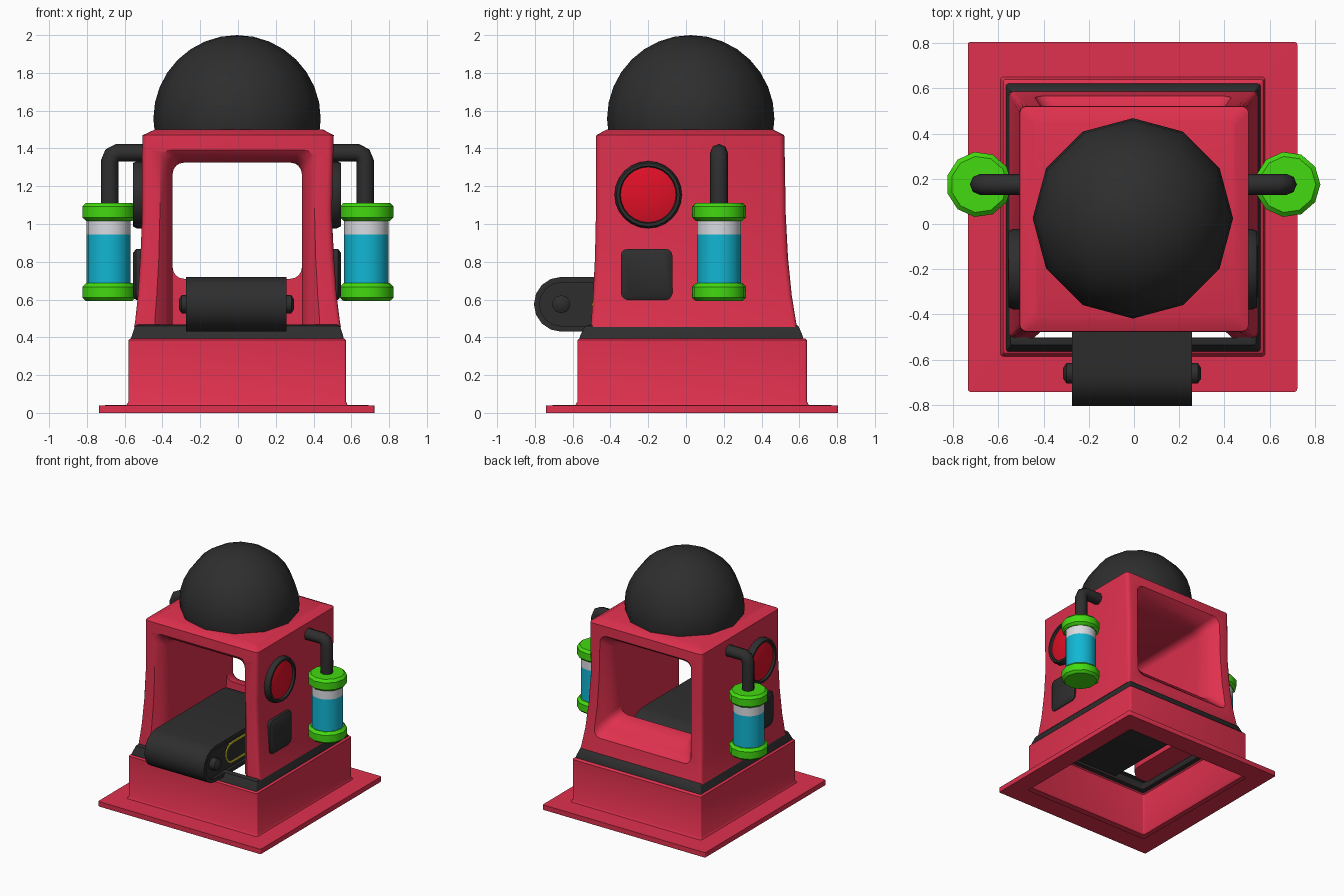
import bpy, bmesh, math
from mathutils import Matrix, Vector

if "Cube" in bpy.data.objects:
    bpy.data.objects.remove(bpy.data.objects["Cube"])


def material(name, r, g, b):
    m = bpy.data.materials.new(name)
    m.diffuse_color = (r, g, b, 1)
    m.use_nodes = True
    m.node_tree.nodes["Principled BSDF"].inputs["Base Color"].default_value = m.diffuse_color
    return m


RED = material("crimson", 0.74, 0.03, 0.075)
DARK = material("charcoal", 0.027, 0.027, 0.027)
GREEN = material("lime green", 0.055, 0.70, 0.005)
CYAN = material("cyan liquid", 0.006, 0.47, 0.66)
WHITE = material("pale glass", 0.70, 0.72, 0.75)
LENS = material("bright red", 0.75, 0.005, 0.02)
YELLOW = material("yellow", 0.80, 0.70, 0.02)


def finish(name, bm, mats, angle=40):
    bmesh.ops.recalc_face_normals(bm, faces=bm.faces)
    me = bpy.data.meshes.new(name)
    bm.to_mesh(me)
    bm.free()
    ob = bpy.data.objects.new(name, me)
    bpy.context.collection.objects.link(ob)
    for m in mats:
        me.materials.append(m)
    smooth(ob, angle)
    return ob


def smooth(ob, angle):
    bpy.ops.object.select_all(action='DESELECT')
    ob.select_set(True)
    bpy.context.view_layer.objects.active = ob
    bpy.ops.object.shade_smooth_by_angle(angle=math.radians(angle))


def rounded(u0, u1, v0, v1, r, seg=3):
    """2D rounded rectangle."""
    pts = []
    for i, (u, v) in enumerate([(u1 - r, v1 - r), (u0 + r, v1 - r), (u0 + r, v0 + r), (u1 - r, v0 + r)]):
        for k in range(seg + 1):
            a = math.pi / 2 * (i + k / seg)
            pts.append((u + r * math.cos(a), v + r * math.sin(a)))
    return pts


def loft(name, rings, mats, caps=True, angle=40):
    bm = bmesh.new()
    loops = [[bm.verts.new(p) for p in ring] for ring in rings]
    n = len(loops[0])
    for a, b in zip(loops, loops[1:]):
        for i in range(n):
            bm.faces.new((a[i], a[(i + 1) % n], b[(i + 1) % n], b[i]))
    if caps:
        bm.faces.new(loops[0])
        bm.faces.new(loops[-1])
    return finish(name, bm, mats, angle)


def level(x0, x1, y0, y1, z, r=0.012, seg=3):
    return [(u, v, z) for u, v in rounded(x0, x1, y0, y1, r, seg)]


def lathe(name, profile, n, mat, matrix, caps=True):
    rings = [[matrix @ Vector((r * math.cos(2 * math.pi * i / n), r * math.sin(2 * math.pi * i / n), h))
              for i in range(n)] for r, h in profile]
    return loft(name, rings, [mat], caps)


# Flared base skirt, open underneath
loft("base_skirt", [
    level(-0.58, 0.572, -0.575, 0.64, 0.0),
    level(-0.735, 0.722, -0.742, 0.805, 0.0),
    level(-0.735, 0.722, -0.742, 0.805, 0.04),
    level(-0.59, 0.58, -0.585, 0.65, 0.042),
    level(-0.58, 0.572, -0.575, 0.64, 0.06),
    level(-0.58, 0.572, -0.575, 0.64, 0.385),
    level(-0.57, 0.562, -0.565, 0.63, 0.395),
    level(-0.53, 0.525, -0.53, 0.59, 0.395)], [RED], caps=False)

# Dark band between base and body
loft("base_band", [
    level(-0.53, 0.525, -0.53, 0.59, 0.39),
    level(-0.568, 0.56, -0.565, 0.622, 0.39),
    level(-0.562, 0.556, -0.56, 0.617, 0.41),
    level(-0.545, 0.54, -0.535, 0.595, 0.46),
    level(-0.53, 0.525, -0.505, 0.58, 0.468),
    level(-0.45, 0.44, -0.502, 0.45, 0.462)], [DARK], caps=False)

# Tapered body block
body = loft("body", [
    level(-0.55, 0.545, -0.502, 0.588, 0.455, 0.02),
    level(-0.545, 0.54, -0.502, 0.583, 0.48, 0.02),
    level(-0.53, 0.522, -0.492, 0.56, 0.62, 0.025),
    level(-0.517, 0.508, -0.482, 0.54, 0.82, 0.03),
    level(-0.507, 0.497, -0.477, 0.528, 1.05, 0.03),
    level(-0.507, 0.505, -0.477, 0.522, 1.40, 0.03),
    level(-0.505, 0.507, -0.475, 0.52, 1.47, 0.03),
    level(-0.44, 0.45, -0.42, 0.46, 1.50, 0.03)], [RED])

# Tunnel through the body, flared at both mouths: (y, half width, bottom, top)
sections = [(-0.64, 0.45, 0.30, 1.43), (-0.50, 0.435, 0.30, 1.415), (-0.45, 0.38, 0.30, 1.365),
            (-0.40, 0.35, 0.30, 1.335), (-0.34, 0.342, 0.30, 1.325), (0.34, 0.342, 0.30, 1.325),
            (0.345, 0.342, 0.71, 1.325), (0.40, 0.345, 0.705, 1.33), (0.46, 0.365, 0.68, 1.35),
            (0.51, 0.40, 0.635, 1.385), (0.56, 0.435, 0.58, 1.42), (0.68, 0.45, 0.56, 1.44)]
cutter = loft("tunnel_cutter", [[(u - 0.004, y, v) for u, v in rounded(-w, w, b, t, 0.06, 4)]
                                for y, w, b, t in sections], [RED])
cut = body.modifiers.new("tunnel", 'BOOLEAN')
cut.object = cutter
cut.operation = 'DIFFERENCE'
cut.solver = 'EXACT'
bpy.context.view_layer.objects.active = body
bpy.ops.object.modifier_apply(modifier=cut.name)
bpy.data.objects.remove(cutter)
smooth(body, 40)

# Faceted dome on the roof
bm = bmesh.new()
bmesh.ops.create_uvsphere(bm, u_segments=12, v_segments=16, radius=0.443,
                          matrix=Matrix.Translation((-0.005, 0.025, 1.557)))
bmesh.ops.bisect_plane(bm, geom=bm.verts[:] + bm.edges[:] + bm.faces[:], plane_co=(0, 0, 1.46),
                       plane_no=(0, 0, 1), clear_inner=True)
finish("dome", bm, [DARK])


# Conveyor: belt loop profile extruded across x
def stadium(x, y0, y1, r, z=0.575, n=8):
    pts = []
    for cy, start in ((y1 - r, -90), (y0 + r, 90)):
        for k in range(n + 1):
            a = math.radians(start + 180 * k / n)
            pts.append((x, cy + r * math.cos(a), z + r * math.sin(a)))
    return pts


Y0, Y1 = -0.805, 0.335
loft("conveyor", [stadium(-0.25, Y0 + .03, Y1 - .03, 0.115), stadium(-0.275, Y0 + .03, Y1 - .03, 0.115),
                  stadium(-0.275, Y0, Y1, 0.145), stadium(0.257, Y0, Y1, 0.145),
                  stadium(0.257, Y0 + .03, Y1 - .03, 0.115), stadium(0.235, Y0 + .03, Y1 - .03, 0.115)],
     [DARK], angle=30)
for tag, x, d in (("left", -0.25, -0.008), ("right", 0.235, 0.008)):
    # thin yellow outline on the conveyor side
    loft("conveyor_trim_" + tag, [stadium(x, -0.5, 0.22, 0.085), stadium(x + d, -0.5, 0.22, 0.085),
                                  stadium(x + d, -0.485, 0.205, 0.07), stadium(x, -0.485, 0.205, 0.07)],
         [YELLOW], caps=False)
lathe("conveyor_axle", [(0.025, -0.305), (0.048, -0.29), (0.048, 0.29), (0.025, 0.305)], 10, DARK,
      Matrix.Translation((-0.008, -0.66, 0.575)) @ Matrix.Rotation(math.pi / 2, 4, 'Y'))

# Side fittings, repeated left and right
for tag, s in (("left", -1), ("right", 1)):
    # round lamp with dark rim
    side = Matrix.Translation((-0.006 + s * 0.49, -0.2, 1.155)) @ Matrix.Rotation(s * math.pi / 2, 4, 'Y')
    lathe("lamp_rim_" + tag, [(0.178, 0), (0.178, 0.04), (0.168, 0.06), (0.152, 0.06), (0.146, 0.04)],
          24, DARK, side, caps=False)
    lathe("lamp_lens_" + tag, [(0.15, 0.03), (0.148, 0.042), (0.10, 0.055), (0.04, 0.061)], 24, LENS, side)

    # rounded square panel
    rings = []
    for x, inset in ((0.49, 0), (0.535, 0), (0.55, 0.02)):
        rings.append([(s * x - 0.005, u, v) for u, v in
                      rounded(-0.345 + inset, -0.072 - inset, 0.598 + inset, 0.868 - inset, 0.035)])
    loft("side_panel_" + tag, rings, [DARK])

    # liquid canister with green caps
    cx, cy = s * 0.682 - 0.003, 0.175
    at = Matrix.Translation((cx, cy, 0))
    lathe("canister_liquid_" + tag, [(0.117, 0.66), (0.117, 0.945)], 16, CYAN, at)
    lathe("canister_glass_" + tag, [(0.117, 0.945), (0.117, 1.04)], 16, WHITE, at)
    for part, z in (("bottom", 0.592), ("top", 1.017)):
        lathe("canister_cap_%s_%s" % (part, tag),
              [(0.125, z), (0.145, z + 0.018), (0.145, z + 0.075), (0.125, z + 0.095)], 11, GREEN, at)

    # bent pipe from canister to body
    cu = bpy.data.curves.new("pipe_" + tag, 'CURVE')
    cu.dimensions = '3D'
    cu.bevel_depth = 0.047
    cu.bevel_resolution = 2
    cu.use_fill_caps = True
    sp = cu.splines.new('POLY')
    path = [(0.47, 1.377), (0.635, 1.377), (0.664, 1.363), (0.676, 1.33), (0.676, 1.09)]
    sp.points.add(len(path) - 1)
    for p, (x, z) in zip(sp.points, path):
        p.co = (s * x - 0.003, cy, z, 1)
    pipe = bpy.data.objects.new("pipe_" + tag, cu)
    bpy.context.collection.objects.link(pipe)
    cu.materials.append(DARK)
